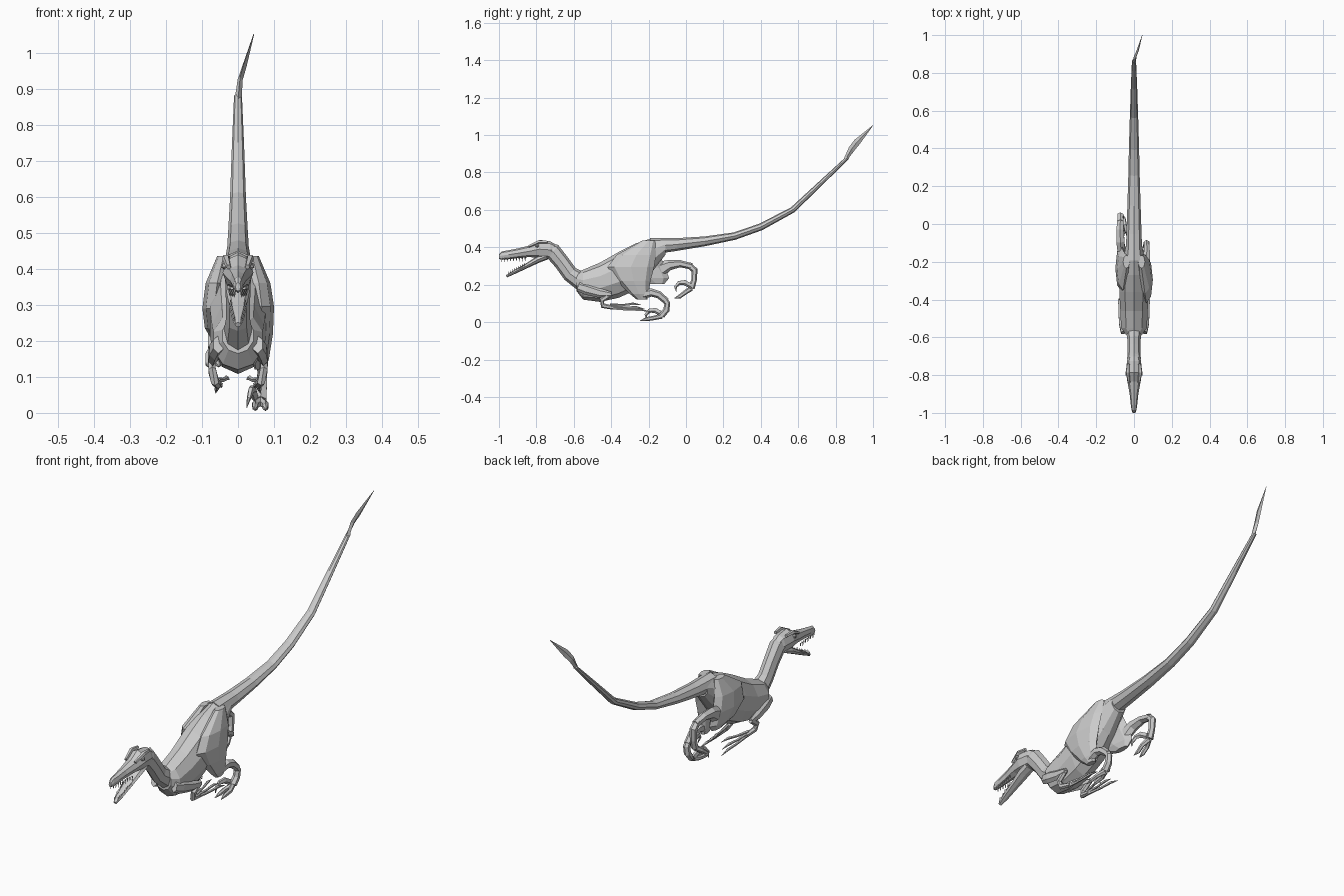
import bpy, bmesh
from mathutils import Vector, Matrix
from math import cos, sin, pi

X, Y, Z = Vector((1, 0, 0)), Vector((0, 1, 0)), Vector((0, 0, 1))


def finish(name, bm):
    bmesh.ops.recalc_face_normals(bm, faces=bm.faces)
    me = bpy.data.meshes.new(name)
    bm.to_mesh(me)
    bm.free()
    ob = bpy.data.objects.new(name, me)
    bpy.context.collection.objects.link(ob)
    return ob


def loft(name, stations, n=8, up=None):
    """Skin n-sided rings; station = (x, y, z, half width, half height)."""
    bm = bmesh.new()
    pts = [Vector(s[:3]) for s in stations]
    rings = []
    for i, s in enumerate(stations):
        t = (pts[min(i + 1, len(pts) - 1)] - pts[max(i - 1, 0)]).normalized()
        side, u = X, up
        if u is None:
            side = (X - t * t.x).normalized()
            u = side.cross(t)
        ring = []
        for k in range(n):
            a = 2 * pi * k / n + pi / 2
            ring.append(bm.verts.new(pts[i] + side * s[3] * cos(a) + u * s[4] * sin(a)))
        rings.append(ring)
    for a, b in zip(rings, rings[1:]):
        for k in range(n):
            bm.faces.new((a[k], a[(k + 1) % n], b[(k + 1) % n], b[k]))
    bm.faces.new(rings[0])
    bm.faces.new(rings[-1])
    return finish(name, bm)


def profile(rows):
    """(y, top, bottom, half width) -> loft stations on the centre line."""
    return [(0, y, (t + b) / 2, w, (t - b) / 2) for y, t, b, w in rows]


def side(s, rows):
    return [(s * r[0],) + tuple(r[1:]) for r in rows]


# torso and tail
loft("torso", profile([
    (-.585, .265, .165, .045), (-.55, .28, .12, .072), (-.46, .318, .108, .076),
    (-.36, .375, .13, .082), (-.27, .42, .17, .08), (-.18, .45, .27, .06),
    (-.11, .445, .36, .043)]), 10, Z)
loft("tail", [
    (0, -.19, .405, .045, .045), (0, -.05, .415, .04, .034), (0, .1, .432, .035, .026),
    (0, .26, .46, .03, .02), (0, .4, .509, .027, .019), (0, .57, .6, .022, .016),
    (0, .72, .742, .017, .013), (0, .865, .88, .011, .009)], 8)
loft("tail_fan", [
    (0, .85, .865, .01, .009), (.006, .885, .925, .007, .017),
    (.018, .915, .963, .006, .018), (.044, 1.0, 1.052, .001, .001)], 4)

# neck and head
loft("neck", [
    (0, -.77, .395, .034, .04), (0, -.71, .375, .036, .046), (0, -.665, .32, .034, .042),
    (0, -.62, .258, .034, .043), (0, -.565, .22, .042, .05), (0, -.5, .21, .05, .06)], 8)
loft("skull", profile([
    (-.69, .41, .355, .025), (-.725, .432, .34, .037), (-.785, .44, .34, .043),
    (-.835, .41, .348, .035), (-.9, .394, .342, .023), (-.95, .384, .336, .018),
    (-.985, .378, .333, .013), (-1.0, .362, .338, .007)]), 8, Z)
loft("lower_jaw", [
    (0, -.745, .352, .03, .018), (0, -.79, .335, .032, .018), (0, -.85, .302, .025, .013),
    (0, -.92, .266, .018, .01), (0, -.96, .245, .009, .007)], 8)
for s in (1, -1):
    side_name = "right" if s > 0 else "left"
    loft("brow_" + side_name, side(s, [
        (.03, -.74, .428, .008, .008), (.034, -.785, .43, .011, .01),
        (.026, -.84, .405, .007, .007)]), 5)
    bm = bmesh.new()
    bmesh.ops.create_icosphere(bm, subdivisions=1, radius=.011,
                               matrix=Matrix.Translation((s * .036, -.795, .408)))
    finish("eye_" + side_name, bm)

# teeth along both jaws
bm = bmesh.new()
for s in (1, -1):
    for i in range(9):
        f = i / 8
        upper = Vector((s * (.024 - .015 * f), -.86 - .125 * f, .334 - .003 * f))
        lower = Vector((s * (.021 - .011 * f), -.865 - .085 * f, .307 - .045 * f))
        for p, flip in ((upper, Matrix.Rotation(pi, 4, 'X')), (lower, Matrix())):
            bmesh.ops.create_cone(bm, segments=4, radius1=.004, radius2=0, depth=.022,
                                  cap_ends=True, matrix=Matrix.Translation(p) @ flip)
finish("teeth", bm)

# arms folded back, with three clawed fingers
for s in (1, -1):
    tag = "_right" if s > 0 else "_left"
    loft("upper_arm" + tag, side(s, [
        (.055, -.575, .19, .016, .026), (.064, -.53, .175, .017, .03),
        (.07, -.46, .155, .015, .025), (.075, -.4, .148, .01, .014)]), 6)
    loft("forearm" + tag, side(s, [
        (.074, -.4, .152, .01, .013), (.072, -.45, .118, .012, .015),
        (.064, -.445, .088, .012, .014), (.056, -.39, .077, .011, .011)]), 6)
    for i, (x, y, z) in enumerate([(.062, -.19, .055), (.045, -.22, .07), (.024, -.24, .092)]):
        a = Vector((.056, -.405, .075 + .008 * i))
        b = Vector((x, y, z))
        m = a.lerp(b, .45)
        c = a.lerp(b, .75) + Z * .006
        loft(f"finger_{i + 1}" + tag, side(s, [
            (*a, .007, .008), (*m, .005, .006), (*c, .006, .007), (*b, .001, .001)]), 5)

# thighs: right one drawn forward, left one pushed back
loft("thigh_right", [
    (.04, -.2, .435, .018, .035), (.058, -.265, .36, .032, .105),
    (.066, -.295, .295, .034, .125), (.065, -.28, .22, .032, .09),
    (.062, -.25, .15, .024, .05), (.06, -.235, .12, .014, .028)], 8, Y)
loft("thigh_left", [
    (-.04, -.2, .435, .018, .035), (-.058, -.245, .36, .032, .105),
    (-.066, -.235, .29, .033, .125), (-.064, -.19, .235, .028, .1),
    (-.06, -.16, .205, .014, .045)], 8, Y)


def foot(tag, s, shin, ankle, ball, tips, sickle):
    loft("shin" + tag, shin, 6)
    loft("metatarsus" + tag, ankle, 6)
    bx, by, bz = ball
    # two walking toes, each with a knuckle and a pointed claw
    for i, dx in enumerate((.014, -.014)):
        ty, tz = tips
        loft(f"toe_{i + 1}" + tag, [
            (bx, by, bz, .012, .014),
            (bx + dx, by * .65 + ty * .35, bz * .6 + tz * .4, .01, .012),
            (bx + dx, by * .3 + ty * .7, tz + .008, .009, .011),
            (bx + dx * 1.2, ty, tz, .001, .001)], 6)
    # raised sickle claw on the inner side
    loft("sickle_claw" + tag, [
        (bx - s * (.014 + .006 * i), by + y, bz + z, r, r * 1.4)
        for i, (y, z, r) in enumerate(sickle)], 5)


hook = [(.005, .01, .01), (-.035, .032, .011), (-.065, .03, .009),
        (-.085, .008, .006), (-.08, -.018, .001)]
foot("_right", 1,
     [(.062, -.24, .145, .018, .024), (.066, -.185, .158, .021, .022),
      (.068, -.145, .146, .018, .02), (.067, -.105, .112, .015, .017)],
     [(.067, -.118, .125, .014, .017), (.067, -.1, .1, .016, .016),
      (.065, -.105, .065, .017, .017), (.063, -.13, .035, .018, .017)],
     (.062, -.13, .032), (-.245, .008), hook)
foot("_left", -1,
     [(-.065, -.16, .27, .022, .05), (-.072, -.09, .305, .025, .028),
      (-.074, -.03, .312, .022, .019), (-.072, .03, .298, .018, .017)],
     [(-.072, .012, .307, .016, .017), (-.072, .045, .278, .018, .018),
      (-.07, .043, .225, .016, .015), (-.068, .03, .182, .018, .017)],
     (-.068, .028, .18), (-.062, .128), hook)
